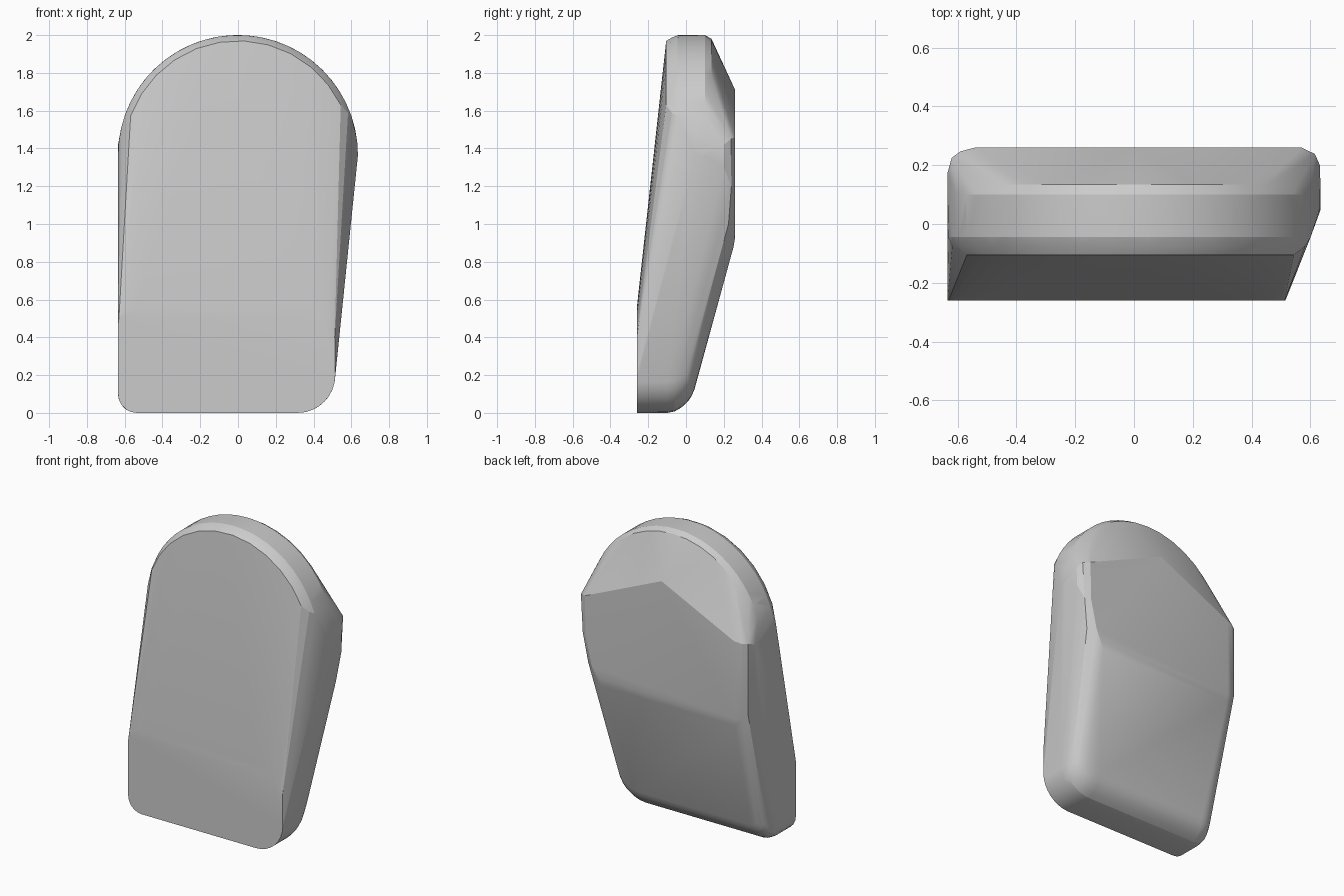
import bpy, bmesh
from math import sin, cos, radians

pts = []


def arc(y, r, a0, a1, n, cx=0.0, cz=1.365):
    """Points on an arc facing the front, at depth y."""
    for i in range(n + 1):
        a = radians(a0 + (a1 - a0) * i / n)
        pts.append((cx + r * cos(a), y, cz + r * sin(a)))


# Front foot panel: rounded rectangle with uneven corner radii
arc(-0.26, 0.10, 180, 270, 5, -0.535, 0.10)
arc(-0.26, 0.20, 270, 360, 8, 0.315, 0.20)
arc(-0.26, 0.09, 90, 180, 5, -0.545, 0.47)
arc(-0.26, 0.19, 10, 90, 6, 0.325, 0.37)

# Rounded lower edge, stepping inwards towards the back
for y, d in ((-0.10, 0.0), (-0.06, 0.008), (-0.025, 0.028), (0.01, 0.06), (0.03, 0.09), (0.045, 0.125)):
    arc(y, 0.10 - d * 0.3, 190, 270, 4, -0.535 + d * 0.2, 0.10 + d * 0.7)
    arc(y, 0.20 - d * 0.3, 270, 350, 6, 0.315, 0.20 + d * 0.7)
pts += [(-0.635, -0.04, 0.16), (0.50, 0.02, 0.25)]

# Upper front edge of the sloping face
arc(-0.105, 0.605, 26, 160, 11)

# Round top rim, with softened edges front and back
arc(-0.075, 0.624, 21, 172, 14)
arc(-0.045, 0.635, 19, 180, 24)
arc(0.05, 0.635, 0, 180, 28)
arc(0.10, 0.635, 0, 180, 28)
arc(0.135, 0.615, 5, 175, 18)

# Widest part of both flanks
pts += [(0.632, 0.20, 1.42), (0.628, 0.20, 1.30), (-0.635, 0.17, 1.42), (-0.635, 0.17, 0.98),
        (-0.62, 0.225, 1.44), (-0.62, 0.225, 0.96), (-0.59, 0.247, 1.44), (-0.59, 0.247, 0.94),
        (0.615, 0.238, 1.45), (0.60, 0.24, 1.2), (0.57, 0.225, 1.0)]

# Flat back panel
pts += [(-0.54, 0.26, 1.45), (0.0, 0.26, 1.71), (0.57, 0.26, 1.46), (0.565, 0.26, 1.2),
        (0.52, 0.26, 1.0), (0.46, 0.26, 0.93), (-0.54, 0.26, 0.93),
        (0.46, 0.252, 0.88), (-0.54, 0.252, 0.88)]

bm = bmesh.new()
for p in pts:
    bm.verts.new(p)
bmesh.ops.remove_doubles(bm, verts=bm.verts[:], dist=0.002)
res = bmesh.ops.convex_hull(bm, input=bm.verts[:])
# Drop points that fell inside the hull
loose = [v for v in bm.verts if not v.link_faces]
bmesh.ops.delete(bm, geom=loose, context='VERTS')
bmesh.ops.dissolve_limit(bm, angle_limit=radians(0.8), verts=bm.verts[:], edges=bm.edges[:])
bmesh.ops.recalc_face_normals(bm, faces=bm.faces[:])

mesh = bpy.data.meshes.new("rounded_slab")
bm.to_mesh(mesh)
bm.free()
slab = bpy.data.objects.new("rounded_slab", mesh)
bpy.context.collection.objects.link(slab)
bpy.context.view_layer.objects.active = slab
slab.select_set(True)
bpy.ops.object.shade_smooth_by_angle(angle=radians(15))
